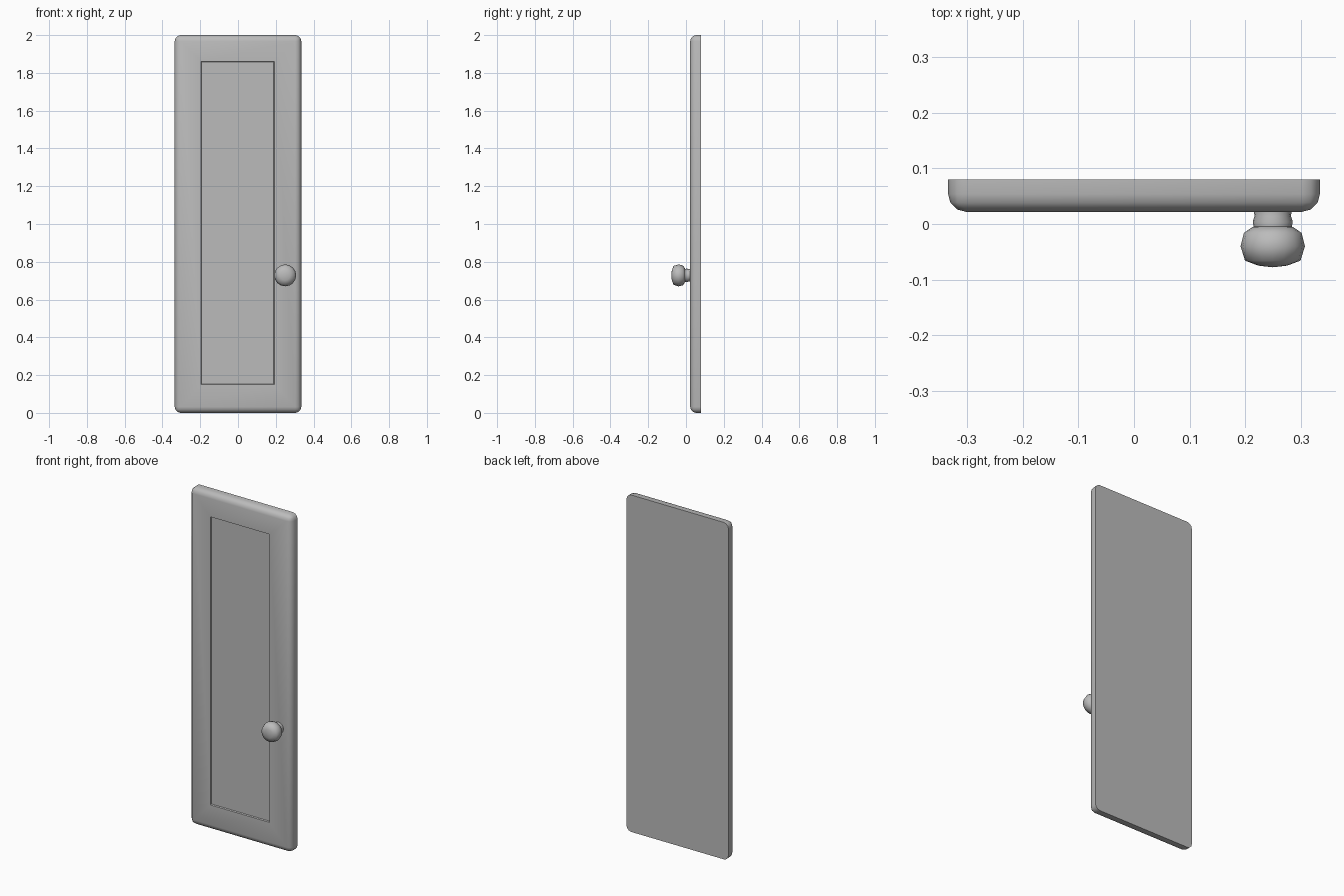
import bpy, bmesh, math
from mathutils import Matrix, Vector

cube = bpy.data.objects.get("Cube")
if cube:
    bpy.data.objects.remove(cube)

grey = bpy.data.materials.new("plain grey")
grey.use_nodes = True
colour = (0.5, 0.5, 0.5, 1)
grey.diffuse_color = colour
grey.node_tree.nodes["Principled BSDF"].inputs["Base Color"].default_value = colour


def make_object(name, bm, angle):
    bmesh.ops.recalc_face_normals(bm, faces=bm.faces)
    mesh = bpy.data.meshes.new(name)
    bm.to_mesh(mesh)
    bm.free()
    mesh.materials.append(grey)
    obj = bpy.data.objects.new(name, mesh)
    bpy.context.collection.objects.link(obj)
    bpy.ops.object.select_all(action='DESELECT')
    obj.select_set(True)
    bpy.context.view_layer.objects.active = obj
    bpy.ops.object.shade_smooth_by_angle(angle=math.radians(angle))
    return obj


# Door slab: every edge is rounded except those around the flat back
WIDTH, FRONT, BACK, HEIGHT = 0.67, 0.022, 0.08, 2.0
bm = bmesh.new()
bmesh.ops.create_cube(bm, size=1, matrix=Matrix.Translation((0, (FRONT + BACK) / 2, HEIGHT / 2))
                      @ Matrix.Diagonal((WIDTH, BACK - FRONT, HEIGHT, 1)))
edges = [e for e in bm.edges if min(v.co.y for v in e.verts) < BACK - 0.01]
bmesh.ops.bevel(bm, geom=edges, offset=0.032, segments=3, profile=0.5, affect='EDGES')

# Recessed panel: inset the front face, fit it to the panel, then sink a copy
front = min(bm.faces, key=lambda f: f.calc_center_median().y)
bmesh.ops.inset_individual(bm, faces=[front], thickness=0.1)
for v in front.verts:
    v.co.x = 0.192 if v.co.x > 0 else -0.197
    v.co.z = 1.86 if v.co.z > 1 else 0.15
bmesh.ops.inset_individual(bm, faces=[front], thickness=0.004, depth=0)
bmesh.ops.translate(bm, verts=front.verts, vec=(0, 0.008, 0))
make_object("door_slab", bm, 35)


# Round handle parts: profiles of (radius, y) spun about the handle axis
def lathe(name, profile, sides=16):
    axis = Vector((0.25, 0, 0.728))
    bm = bmesh.new()
    verts = [bm.verts.new(axis + Vector((r, y, 0))) for r, y in profile]
    edges = [bm.edges.new(pair) for pair in zip(verts, verts[1:])]
    bmesh.ops.spin(bm, geom=verts + edges, cent=axis, axis=(0, 1, 0),
                   angle=math.tau, steps=sides)
    bmesh.ops.remove_doubles(bm, verts=bm.verts, dist=0.0005)
    return make_object(name, bm, 60)


lathe("door_knob", [(0, -0.078), (0.026, -0.075), (0.050, -0.066), (0.058, -0.04),
                    (0.052, -0.016), (0.036, -0.005), (0, -0.004)])
lathe("knob_neck", [(0.034, -0.007), (0.036, 0.004), (0.033, 0.014), (0.034, 0.026)])
